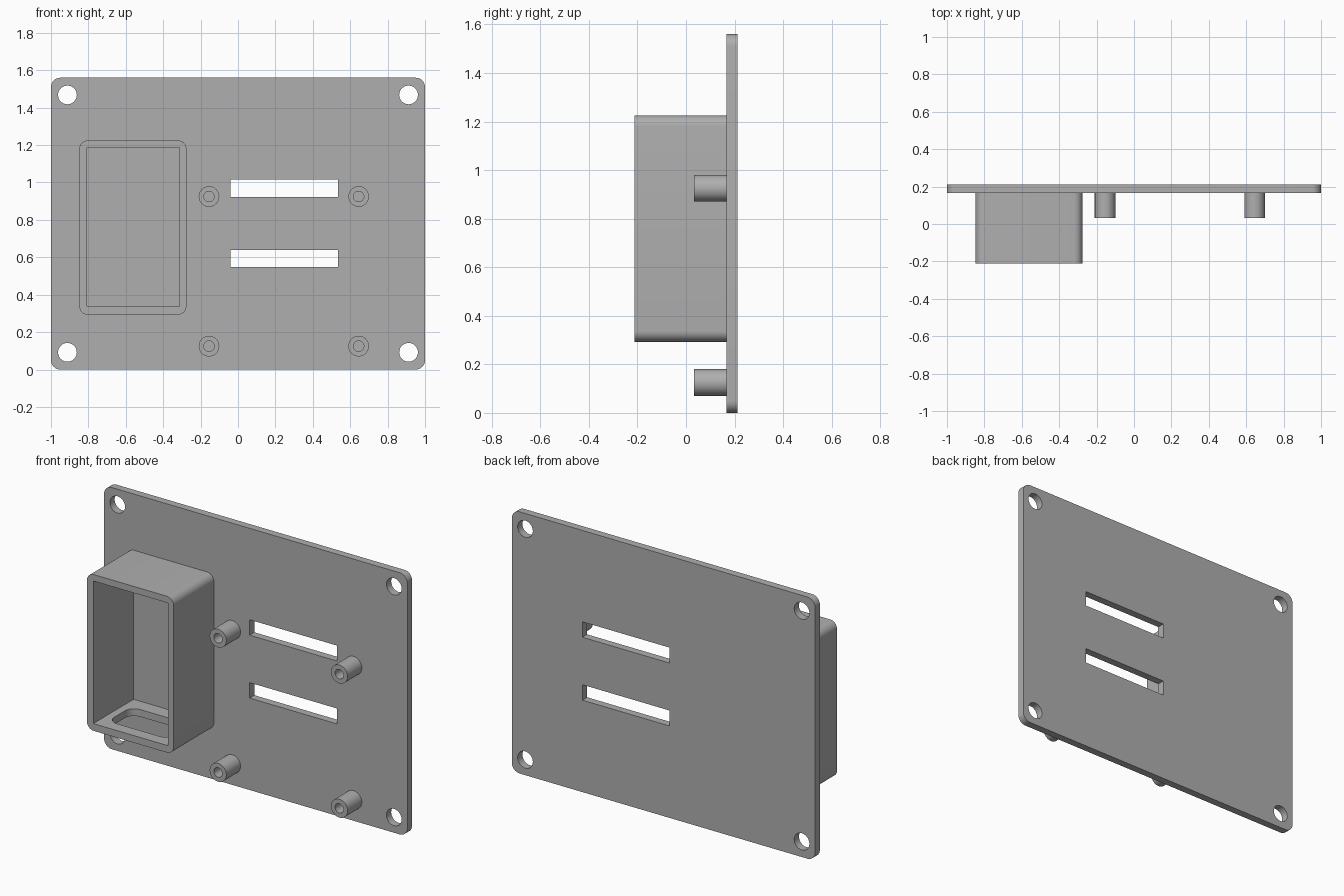
import bpy, bmesh, math

if "Cube" in bpy.data.objects:
    bpy.data.objects.remove(bpy.data.objects["Cube"])

grey = bpy.data.materials.new("plain grey")
grey.use_nodes = True
grey.diffuse_color = (0.43, 0.43, 0.43, 1)
grey.node_tree.nodes["Principled BSDF"].inputs["Base Color"].default_value = (0.43, 0.43, 0.43, 1)


def circle(x, z, r, n=40):
    return [(x + r * math.cos(math.tau * i / n), z + r * math.sin(math.tau * i / n)) for i in range(n)]


def rect(x0, x1, z0, z1, r=0.0, n=8):
    """Rectangle outline, with rounded corners when r is given."""
    if r == 0:
        return [(x0, z0), (x1, z0), (x1, z1), (x0, z1)]
    corners = [(x1 - r, z1 - r), (x0 + r, z1 - r), (x0 + r, z0 + r), (x1 - r, z0 + r)]
    pts = []
    for k, (cx, cz) in enumerate(corners):
        for i in range(n + 1):
            a = math.pi / 2 * (k + i / n)
            pts.append((cx + r * math.cos(a), cz + r * math.sin(a)))
    return pts


def prism(name, outline, lo, hi, axis="y"):
    """Extrude an outline along y (outline in x, z) or z (outline in x, y)."""
    bm = bmesh.new()
    rings = []
    for d in (lo, hi):
        rings.append([bm.verts.new((a, d, b) if axis == "y" else (a, b, d)) for a, b in outline])
    n = len(outline)
    for ring in rings:
        bm.faces.new(ring)
    for i in range(n):
        j = (i + 1) % n
        bm.faces.new((rings[0][i], rings[0][j], rings[1][j], rings[1][i]))
    bmesh.ops.recalc_face_normals(bm, faces=bm.faces)
    mesh = bpy.data.meshes.new(name)
    bm.to_mesh(mesh)
    bm.free()
    mesh.materials.append(grey)
    ob = bpy.data.objects.new(name, mesh)
    bpy.context.collection.objects.link(ob)
    return ob


def activate(ob):
    bpy.ops.object.select_all(action="DESELECT")
    ob.select_set(True)
    bpy.context.view_layer.objects.active = ob


def cut(ob, outline, lo, hi, axis="y"):
    """Cut a prism out of an object."""
    cutter = prism("cutter", outline, lo, hi, axis)
    cutter.hide_render = True
    mod = ob.modifiers.new("cut", "BOOLEAN")
    mod.operation = "DIFFERENCE"
    mod.solver = "EXACT"
    mod.object = cutter
    activate(ob)
    bpy.ops.object.modifier_apply(modifier=mod.name)
    bpy.data.objects.remove(cutter)


def finish(ob):
    activate(ob)
    bpy.ops.object.shade_smooth_by_angle(angle=math.radians(30))


FRONT, BACK = 0.167, 0.212   # plate faces
BOX_FRONT, POST_FRONT = -0.212, 0.033

# Mounting plate with corner holes and two slots
plate = prism("mounting_plate", rect(-1, 1, 0, 1.56, 0.05), FRONT, BACK)
for x in (-0.912, 0.912):
    for z in (0.092, 1.468):
        cut(plate, circle(x, z, 0.05), 0, 0.4)
for z in (0.594, 0.969):
    cut(plate, rect(-0.04, 0.535, z - 0.046, z + 0.046), 0, 0.4)
finish(plate)

# Open-fronted box with a rounded opening in its floor
box = prism("open_box", rect(-0.848, -0.276, 0.293, 1.225, 0.045), BOX_FRONT, FRONT)
cut(box, rect(-0.806, -0.314, 0.336, 1.186), -0.4, 0.4)
cut(box, rect(-0.76, -0.36, -0.14, 0.08, 0.06), 0.2, 0.5, "z")
finish(box)

# Four hollow standoff posts
for side, x in (("right", -0.155), ("left", 0.645)):
    for level, z in (("lower", 0.125), ("upper", 0.925)):
        post = prism(f"standoff_{level}_{side}", circle(x, z, 0.055), POST_FRONT, FRONT)
        cut(post, circle(x, z, 0.028, 32), 0, 0.4)
        finish(post)
